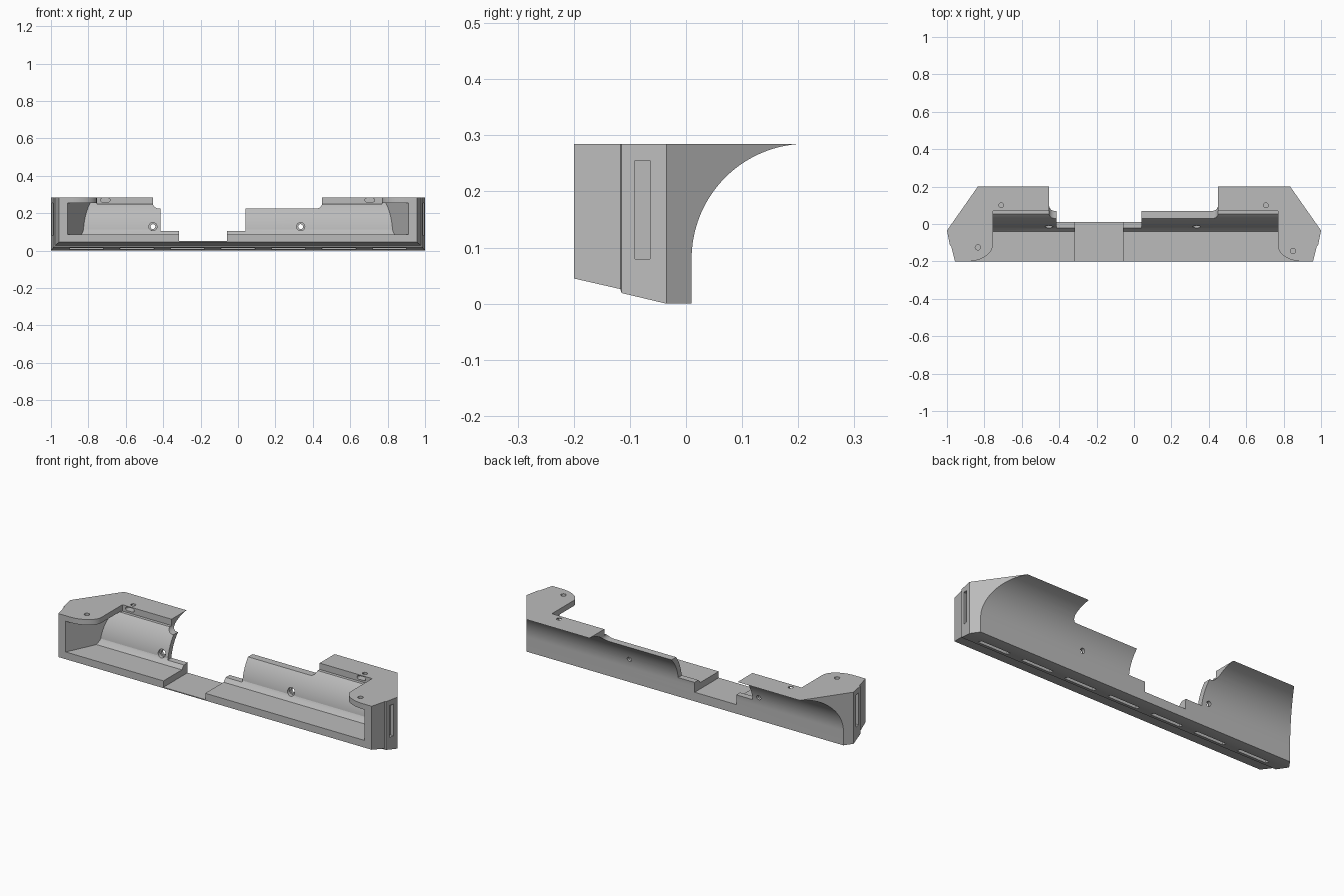
import bpy, bmesh, math

cube = bpy.data.objects.get("Cube")
if cube:
    bpy.data.objects.remove(cube, do_unlink=True)

grey = bpy.data.materials.new("light_grey")
grey.use_nodes = True
colour = (0.5, 0.5, 0.5, 1)
grey.diffuse_color = colour
grey.node_tree.nodes["Principled BSDF"].inputs["Base Color"].default_value = colour


def arc(cx, cy, rx, ry, start, end, n=10):
    angles = [math.radians(start + (end - start) * i / n) for i in range(n + 1)]
    return [(cx + rx * math.cos(a), cy + ry * math.sin(a)) for a in angles]


def prism(name, points, axis, lo, hi):
    """Extrude a closed outline along one axis."""
    place = {"x": lambda a, b, t: (t, a, b),
             "y": lambda a, b, t: (a, t, b),
             "z": lambda a, b, t: (a, b, t)}[axis]
    bm = bmesh.new()
    low = [bm.verts.new(place(a, b, lo)) for a, b in points]
    high = [bm.verts.new(place(a, b, hi)) for a, b in points]
    bm.faces.new(low)
    bm.faces.new(high[::-1])
    for i in range(len(points)):
        j = (i + 1) % len(points)
        bm.faces.new((low[j], low[i], high[i], high[j]))
    bmesh.ops.recalc_face_normals(bm, faces=bm.faces)
    mesh = bpy.data.meshes.new(name)
    bm.to_mesh(mesh)
    bm.free()
    mesh.materials.append(grey)
    obj = bpy.data.objects.new(name, mesh)
    bpy.context.collection.objects.link(obj)
    return obj


def combine(target, cutter, operation="DIFFERENCE"):
    """Apply a boolean and discard the cutter."""
    mod = target.modifiers.new("cut", "BOOLEAN")
    mod.operation, mod.solver, mod.object = operation, "EXACT", cutter
    bpy.context.view_layer.objects.active = target
    bpy.ops.object.modifier_apply(modifier=mod.name)
    bpy.data.objects.remove(cutter, do_unlink=True)


def rect(a0, b0, a1, b1):
    return [(a0, b0), (a1, b0), (a1, b1), (a0, b1)]


def hole(x, c, r, axis, lo, hi):
    combine(body, prism("hole", arc(x, c, r, r, 0, 345, 23), axis, lo, hi))


def mirrored(points):
    return points + [(-x, y) for x, y in reversed(points)]


# Body: section with a concave back and stepped underside, trimmed to the plan
section = [(-0.2, 0.285), (-0.2, 0.045), (-0.117, 0.026), (-0.115, 0.019),
           (-0.035, 0), (0.01, 0)]
section += arc(0.215, 0.08, 0.205, 0.205, 180, 95, 32) + [(0.2, 0.285)]
body = prism("mounting_bracket", section, "x", -1.2, 1.2)
plan = mirrored([(0.945, -0.25), (0.957, -0.2), (0.978, -0.117), (0.984, -0.115),
                 (1, -0.035), (0.8, 0.25)])
combine(body, prism("plan", plan, "z", -0.1, 0.4), "INTERSECT")

# Front cavity with curved back wall and angled ends
inner = [(-0.4, 0.085), (-0.04, 0.085), (-0.022, 0.105)]
inner += [p for p in arc(0.215, 0.08, 0.235, 0.235, 172, 132, 24)]
inner += [(-0.4, inner[-1][1])]
cavity = prism("cavity", inner, "x", -1.1, 1.1)
ends = mirrored([(0.96, -0.3), (0.79, 0.058), (0.77, 0.1)])
combine(cavity, prism("ends", ends, "z", 0, 0.4), "INTERSECT")
combine(body, cavity)

# Opening in the top plate with rounded lobes
opening = [(-0.89, -0.3)] + arc(-0.89, -0.11, 0.135, 0.09, -90, 0, 16)
opening += [(-0.755, 0.07), (0.77, 0.07)]
opening += arc(0.9, -0.115, 0.13, 0.085, 180, 270, 16) + [(0.9, -0.3)]
combine(body, prism("opening", opening, "z", 0.25, 0.35))

# Stepped notch through the back wall and floor
notch = [(-0.455, 0.4)] + arc(-0.425, 0.255, 0.03, 0.03, 180, 270, 8)
notch += [(-0.415, 0.225), (-0.415, 0.105), (-0.315, 0.105), (-0.315, 0.05),
          (-0.06, 0.05), (-0.06, 0.105), (0.04, 0.105), (0.04, 0.225)]
notch += arc(0.42, 0.255, 0.03, 0.03, 270, 360, 8) + [(0.45, 0.4)]
combine(body, prism("notch", notch, "y", -0.4, 0.4))

# Screw holes and nut slots in the top plate
for x, y in ((-0.835, -0.125), (0.85, -0.145)):
    hole(x, y, 0.014, "z", 0.2, 0.35)
for x in (-0.71, 0.705):
    slot = arc(x - 0.016, 0.27, 0.01, 0.01, 90, 270) + arc(x + 0.016, 0.27, 0.01, 0.01, -90, 90)
    combine(body, prism("slot", slot, "y", 0.03, 0.112))
    hole(x, 0.1, 0.013, "z", 0.27, 0.35)

# Counterbored holes in the back wall
for x in (-0.455, 0.335):
    hole(x, 0.128, 0.022, "y", -0.1, 0)
    hole(x, 0.128, 0.013, "y", -0.1, 0.1)

# Narrow grooves in both ends and along the underside
for x in (-1.03, 1.03):
    combine(body, prism("end_groove", rect(-0.091, 0.08, -0.064, 0.255), "x", x - 0.055, x + 0.055))
for i in range(-3, 4):
    x = i * 0.27
    combine(body, prism("base_groove", rect(x - 0.09, -0.091, x + 0.09, -0.064), "z", -0.1, 0.028))

bpy.ops.object.select_all(action="DESELECT")
body.select_set(True)
bpy.context.view_layer.objects.active = body
bpy.ops.object.shade_smooth_by_angle(angle=math.radians(20))
